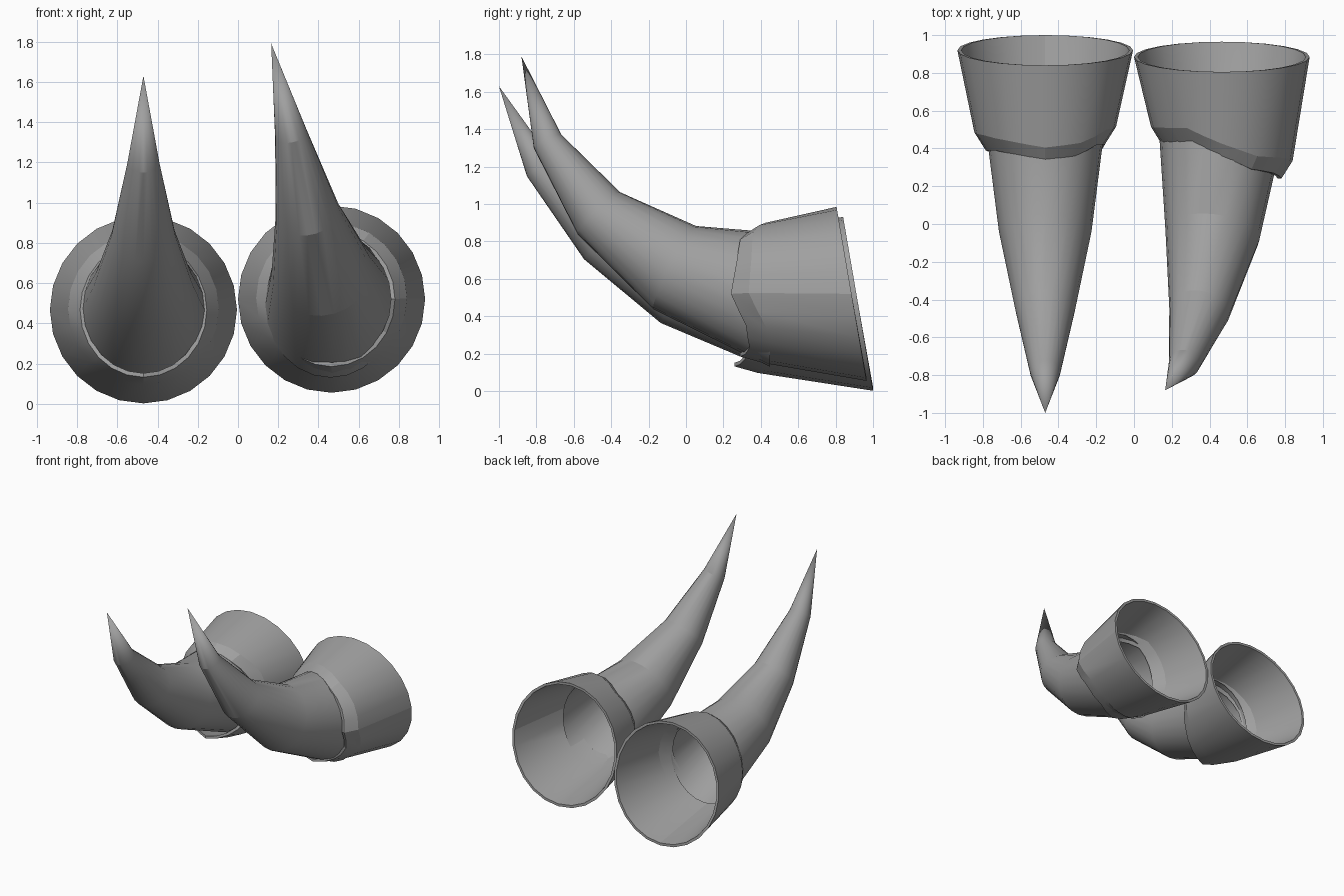
import bpy, bmesh, math
from mathutils import Vector

if "Cube" in bpy.data.objects:
    bpy.data.objects.remove(bpy.data.objects["Cube"])

SIDES = 24
ANGLES = [math.tau * i / SIDES for i in range(SIDES)]

grey = bpy.data.materials.new("plain_grey")
grey.use_nodes = True
col = (0.35, 0.35, 0.35, 1)
grey.diffuse_color = col
grey.node_tree.nodes["Principled BSDF"].inputs["Base Color"].default_value = col


def loft(name, rings, closed=False, tip=None):
    """Skin a list of equal rings, optionally looping back or ending in a point."""
    bm = bmesh.new()
    loops = [[bm.verts.new(p) for p in r] for r in rings]
    pairs = list(zip(loops, loops[1:]))
    if closed:
        pairs.append((loops[-1], loops[0]))
    for a, b in pairs:
        for i in range(SIDES):
            j = (i + 1) % SIDES
            bm.faces.new((a[i], a[j], b[j], b[i]))
    if tip is not None:
        t = bm.verts.new(tip)
        last = loops[-1]
        for i in range(SIDES):
            bm.faces.new((last[i], last[(i + 1) % SIDES], t))
    bmesh.ops.recalc_face_normals(bm, faces=bm.faces)
    me = bpy.data.meshes.new(name)
    bm.to_mesh(me)
    bm.free()
    me.materials.append(grey)
    ob = bpy.data.objects.new(name, me)
    bpy.context.collection.objects.link(ob)
    bpy.ops.object.select_all(action='DESELECT')
    ob.select_set(True)
    bpy.context.view_layer.objects.active = ob
    bpy.ops.object.shade_smooth_by_angle(angle=math.radians(17))


def wave(values, a):
    """Linear sample of values spaced evenly round the circle."""
    f = (a / math.tau) % 1 * len(values)
    i = int(f)
    k = f - i
    return values[i % len(values)] * (1 - k) + values[(i + 1) % len(values)] * k


def cup(name, cx, cy, cz, edge):
    """Hollow cup: tilted rim at the back, chamfer and ragged lip at the front."""
    def ring(rx, rz, z, y_of):
        return [(cx + rx * math.cos(a), y_of(a), z + rz * math.sin(a)) for a in ANGLES]

    def rim(a):
        return cy - 0.08 * math.sin(a)

    def lip(a):
        return wave(edge, a)

    def crease(a):
        return lip(a) + 0.095 - 0.03 * math.sin(a)

    loft(name, [
        ring(0.295, 0.315, cz, lip), ring(0.355, 0.355, cz + 0.005, crease),
        ring(0.445, 0.445, cz, rim), ring(0.465, 0.465, cz, rim),
        ring(0.375, 0.375, cz + 0.005, crease), ring(0.315, 0.335, cz, lip)], closed=True)


def horn(name, path, tip):
    """Curved cone through (centre, width radius, height radius) stations, open at the wide end."""
    pts = [Vector(s[0]) for s in path] + [Vector(tip)]
    rings = []
    for i, (c, rx, rz) in enumerate(path):
        d = (pts[i + 1] - pts[i]).normalized()
        t = Vector((0, -1, 0)) if i == 0 else (d + (pts[i] - pts[i - 1]).normalized()).normalized()
        u = (Vector((1, 0, 0)) - t * t.x).normalized()
        v = t.cross(u)
        if v.z < 0:
            v = -v
        rings.append([pts[i] + u * rx * math.cos(a) + v * rz * math.sin(a) for a in ANGLES])
    loft(name, rings, tip=tip)


# Right side: straight horn
cup("right_cup", -0.47, 0.92, 0.467,
    [0.42, 0.42, 0.36, 0.34, 0.37, 0.39, 0.39, 0.38, 0.32, 0.26, 0.32, 0.38])
horn("right_horn", [((-0.47, 0.43, 0.463), 0.305, 0.337), ((-0.47, -0.04, 0.59), 0.245, 0.245),
                    ((-0.47, -0.445, 0.83), 0.16, 0.16), ((-0.47, -0.785, 1.195), 0.08, 0.08)],
     (-0.47, -1.0, 1.63))

# Left side: horn that bends inward
cup("left_cup", 0.465, 0.885, 0.52,
    [0.24, 0.27, 0.29, 0.36, 0.44, 0.43, 0.42, 0.38, 0.33, 0.29, 0.34, 0.32])
horn("left_horn", [((0.46, 0.45, 0.49), 0.325, 0.36), ((0.415, -0.06, 0.66), 0.25, 0.25),
                   ((0.345, -0.465, 0.95), 0.16, 0.16), ((0.265, -0.74, 1.335), 0.082, 0.082)],
     (0.165, -0.88, 1.79))
